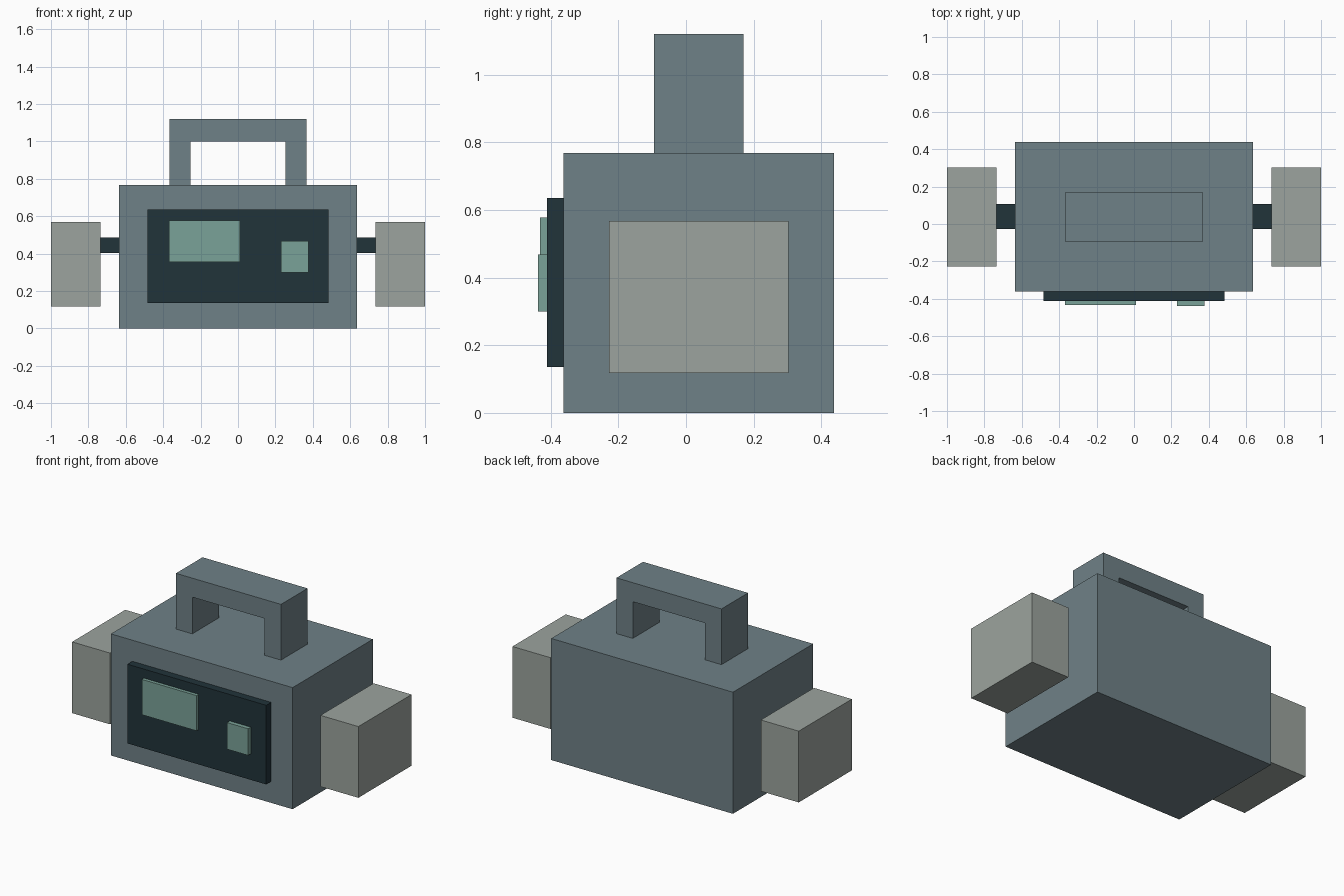
import bpy
import bmesh
from mathutils import Vector

default = bpy.data.objects.get("Cube")
if default:
    bpy.data.objects.remove(default, do_unlink=True)


def material(name, rgb):
    mat = bpy.data.materials.new(name)
    mat.use_nodes = True
    mat.diffuse_color = (*rgb, 1)
    bsdf = mat.node_tree.nodes["Principled BSDF"]
    bsdf.inputs["Base Color"].default_value = (*rgb, 1)
    bsdf.inputs["Roughness"].default_value = 0.8
    return mat


slate = material("slate_grey", (0.159, 0.220, 0.242))
dark = material("dark_teal", (0.015, 0.033, 0.042))
pale = material("pale_grey", (0.332, 0.371, 0.342))
mint = material("mint_green", (0.195, 0.361, 0.314))


def finish(bm, name, mat):
    bmesh.ops.recalc_face_normals(bm, faces=bm.faces)
    mesh = bpy.data.meshes.new(name)
    bm.to_mesh(mesh)
    bm.free()
    mesh.materials.append(mat)
    obj = bpy.data.objects.new(name, mesh)
    bpy.context.collection.objects.link(obj)
    return obj


def box(name, mat, x, y, z):
    """Box spanning the given (low, high) ranges."""
    lo, hi = (Vector(c) for c in zip(x, y, z))
    bm = bmesh.new()
    bmesh.ops.create_cube(bm, size=1)
    bmesh.ops.scale(bm, vec=hi - lo, verts=bm.verts)
    bmesh.ops.translate(bm, vec=(lo + hi) / 2, verts=bm.verts)
    return finish(bm, name, mat)


def extrude_profile(name, mat, points, y):
    """Outline in x and z, extruded along y."""
    bm = bmesh.new()
    face = bm.faces.new([bm.verts.new((px, y[0], pz)) for px, pz in points])
    out = bmesh.ops.extrude_face_region(bm, geom=[face])
    moved = [v for v in out["geom"] if isinstance(v, bmesh.types.BMVert)]
    bmesh.ops.translate(bm, vec=(0, y[1] - y[0], 0), verts=moved)
    return finish(bm, name, mat)


# Main case
box("body", slate, (-0.635, 0.635), (-0.362, 0.438), (0, 0.768))

# Carrying handle, an upside-down U
half, inner, base, under, top = 0.367, 0.253, 0.768, 1.0, 1.12
handle_profile = [(-half, base), (-half, top), (half, top), (half, base),
                  (inner, base), (inner, under), (-inner, under), (-inner, base)]
extrude_profile("handle", slate, handle_profile, (-0.095, 0.17))

# Front panel with a display and a button
box("front_panel", dark, (-0.485, 0.485), (-0.411, -0.362), (0.135, 0.635))
box("display", mint, (-0.37, 0.012), (-0.432, -0.411), (0.355, 0.578))
box("button", mint, (0.23, 0.377), (-0.438, -0.411), (0.30, 0.468))

# Side pods and the short arms that hold them
for side, sign in (("left", 1), ("right", -1)):
    def span(a, b):
        return sorted((sign * a, sign * b))
    box(side + "_arm", dark, span(0.635, 0.735), (-0.028, 0.107), (0.403, 0.485))
    box(side + "_pod", pale, span(0.735, 1.0), (-0.227, 0.303), (0.118, 0.568))
